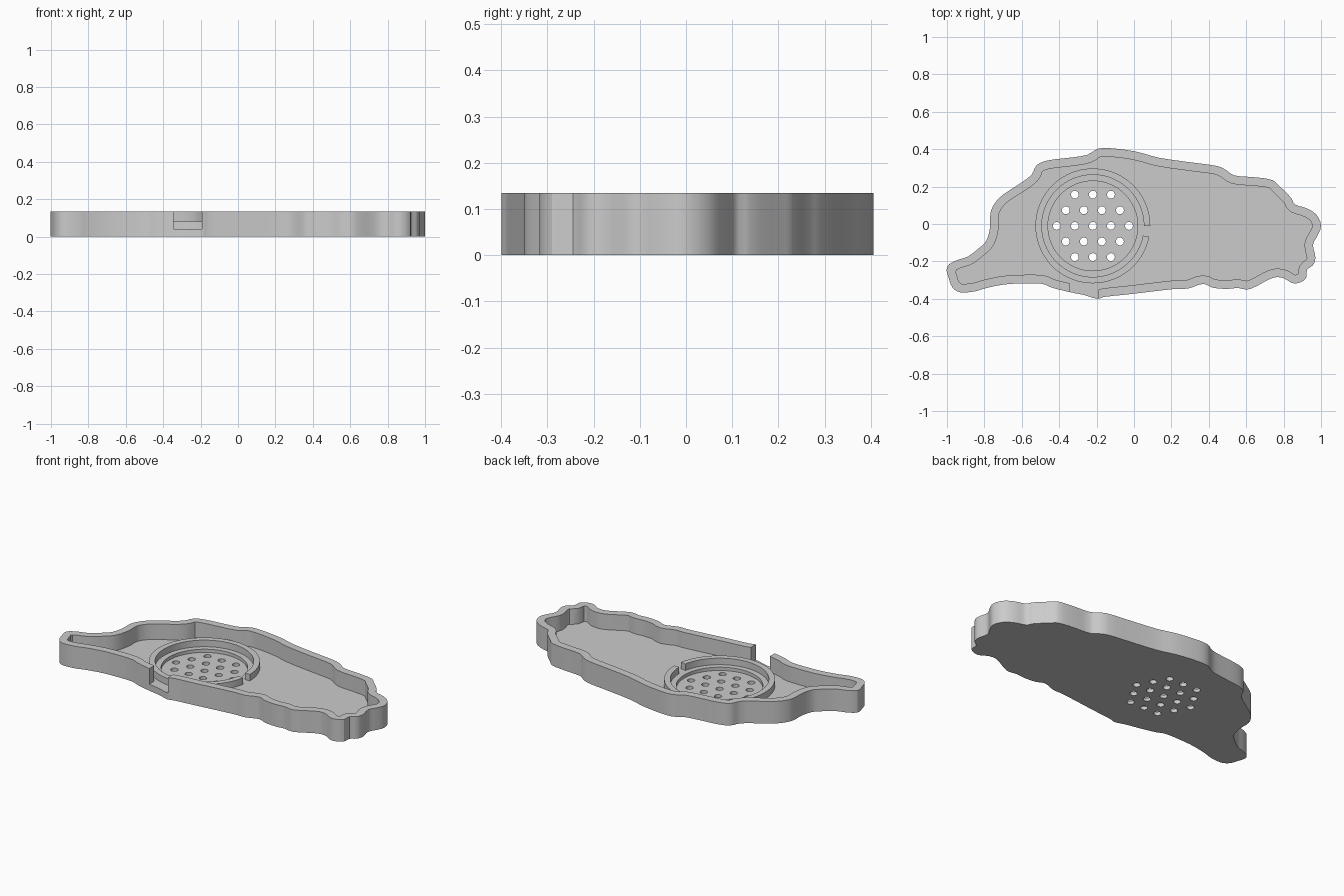
import bpy, math
from mathutils import Vector
from mathutils.geometry import intersect_point_line

if "Cube" in bpy.data.objects:
    bpy.data.objects.remove(bpy.data.objects["Cube"])

CX, CY = -0.22, -0.01            # centre of the round grille
FLOOR, TOP, RING_TOP = 0.04, 0.135, 0.08

grey = bpy.data.materials.new("light_grey")
grey.diffuse_color = (0.6, 0.6, 0.6, 1)
grey.use_nodes = True
grey.node_tree.nodes["Principled BSDF"].inputs["Base Color"].default_value = grey.diffuse_color

# Tray outline, clockwise from the left tip
OUTLINE = [
    (-1.0, -.23), (-.95, -.195), (-.89, -.175), (-.83, -.13), (-.79, -.09), (-.77, -.02), (-.765, .07),
    (-.72, .14), (-.635, .2), (-.55, .26), (-.52, .315), (-.46, .34), (-.34, .355), (-.25, .37),
    (-.19, .403), (-.1, .403), (.02, .385), (.13, .355), (.3, .33), (.445, .31), (.49, .29),
    (.535, .26), (.645, .25), (.74, .235), (.775, .205), (.84, .14), (.86, .105), (.92, .085),
    (.975, .05), (1.0, -.01), (.98, -.065), (.957, -.11), (.97, -.18), (.957, -.22), (.925, -.245),
    (.92, -.29), (.88, -.315), (.845, -.315), (.8, -.29), (.755, -.285), (.705, -.305), (.65, -.335),
    (.605, -.35), (.555, -.342), (.5, -.347), (.42, -.34), (.37, -.32), (.29, -.345), (.22, -.347),
    (-.02, -.375), (-.16, -.39), (-.195, -.4), (-.265, -.38), (-.34, -.365), (-.44, -.34), (-.49, -.32),
    (-.61, -.318), (-.705, -.325), (-.8, -.345), (-.85, -.36), (-.93, -.365), (-.97, -.34), (-.99, -.29)]


def smooth_loop(pts, steps=3):
    """Closed rounded loop through the points."""
    p, out = [Vector(q) for q in pts], []
    n = len(p)
    for i in range(n):
        a, b, c, d = p[i - 1], p[i], p[(i + 1) % n], p[(i + 2) % n]
        k = (c - b).length
        # tangents scaled to the local spacing
        m0 = (c - a).normalized() * k
        m1 = (d - b).normalized() * k
        for s in range(steps):
            t = s / steps
            out.append(b * (2*t**3 - 3*t**2 + 1) + m0 * (t**3 - 2*t**2 + t)
                       + c * (3*t**2 - 2*t**3) + m1 * (t**3 - t**2))
    return out


def inset_loop(loop, dist):
    """Parallel loop inside a clockwise loop, without crossings."""
    n, out = len(loop), []

    def gap(q):
        best = 9
        for i in range(n):
            a, b = loop[i], loop[(i + 1) % n]
            t = min(1, max(0, intersect_point_line(q, a, b)[1]))
            best = min(best, (q - a.lerp(b, t)).length)
        return best

    for i in range(n):
        d = (loop[(i + 1) % n] - loop[i - 1]).normalized()
        q = loop[i] + Vector((d.y, -d.x)) * dist
        if gap(q) > dist * 0.96:
            out.append(q)
    return out


def arc(r, a0, a1, n, cx=CX, cy=CY):
    return [(cx + r * math.cos(a0 + (a1 - a0) * i / n),
             cy + r * math.sin(a0 + (a1 - a0) * i / n)) for i in range(n + 1)]


def disc(r, n, cx=CX, cy=CY):
    return arc(r, 0, math.tau, n, cx, cy)[:-1]


def prism(name, loop, z0, z1):
    """Vertical solid with the given plan."""
    n = len(loop)
    if sum(loop[i - 1][0] * loop[i][1] - loop[i][0] * loop[i - 1][1] for i in range(n)) < 0:
        loop = loop[::-1]
    verts = [(p[0], p[1], z) for z in (z0, z1) for p in loop]
    faces = [tuple(range(n))[::-1], tuple(range(n, 2 * n))]
    faces += [(i, (i + 1) % n, n + (i + 1) % n, n + i) for i in range(n)]
    me = bpy.data.meshes.new(name)
    me.from_pydata(verts, [], faces)
    me.materials.append(grey)
    ob = bpy.data.objects.new(name, me)
    bpy.context.collection.objects.link(ob)
    return ob


def activate(ob):
    bpy.ops.object.select_all(action='DESELECT')
    ob.select_set(True)
    bpy.context.view_layer.objects.active = ob


def cut(ob, cutter):
    m = ob.modifiers.new("cut", 'BOOLEAN')
    m.operation, m.solver, m.object = 'DIFFERENCE', 'EXACT', cutter
    activate(ob)
    bpy.ops.object.modifier_apply(modifier="cut")
    bpy.data.objects.remove(cutter)


# Tray body, hollowed to the floor
outer = smooth_loop(OUTLINE)
tray = prism("tray", outer, 0, TOP)
cut(tray, prism("hollow", inset_loop(outer, 0.046), FLOOR, 0.3))

# Opening in the front wall
cut(tray, prism("front_opening", [(-.345, -.5), (-.193, -.5), (-.193, -.305), (-.345, -.305)], FLOOR, 0.3))

# Sunken round grille
cut(tray, prism("recess", disc(0.24, 96), 0.02, 0.3))
for row in range(-2, 3):
    count = 5 - abs(row)
    for k in range(count):
        x = CX + (k - (count - 1) / 2) * 0.0965
        cut(tray, prism("hole", disc(0.021, 20, x, CY + row * 0.0835), -0.1, 0.1))

# Raised ring with a slot on the right
A1 = math.tau - 0.19
ring = prism("grille_ring", arc(0.307, 0, A1, 96) + arc(0.273, A1, 0, 96), FLOOR, RING_TOP)

for ob in (tray, ring):
    activate(ob)
    bpy.ops.object.shade_smooth_by_angle(angle=math.radians(30))
